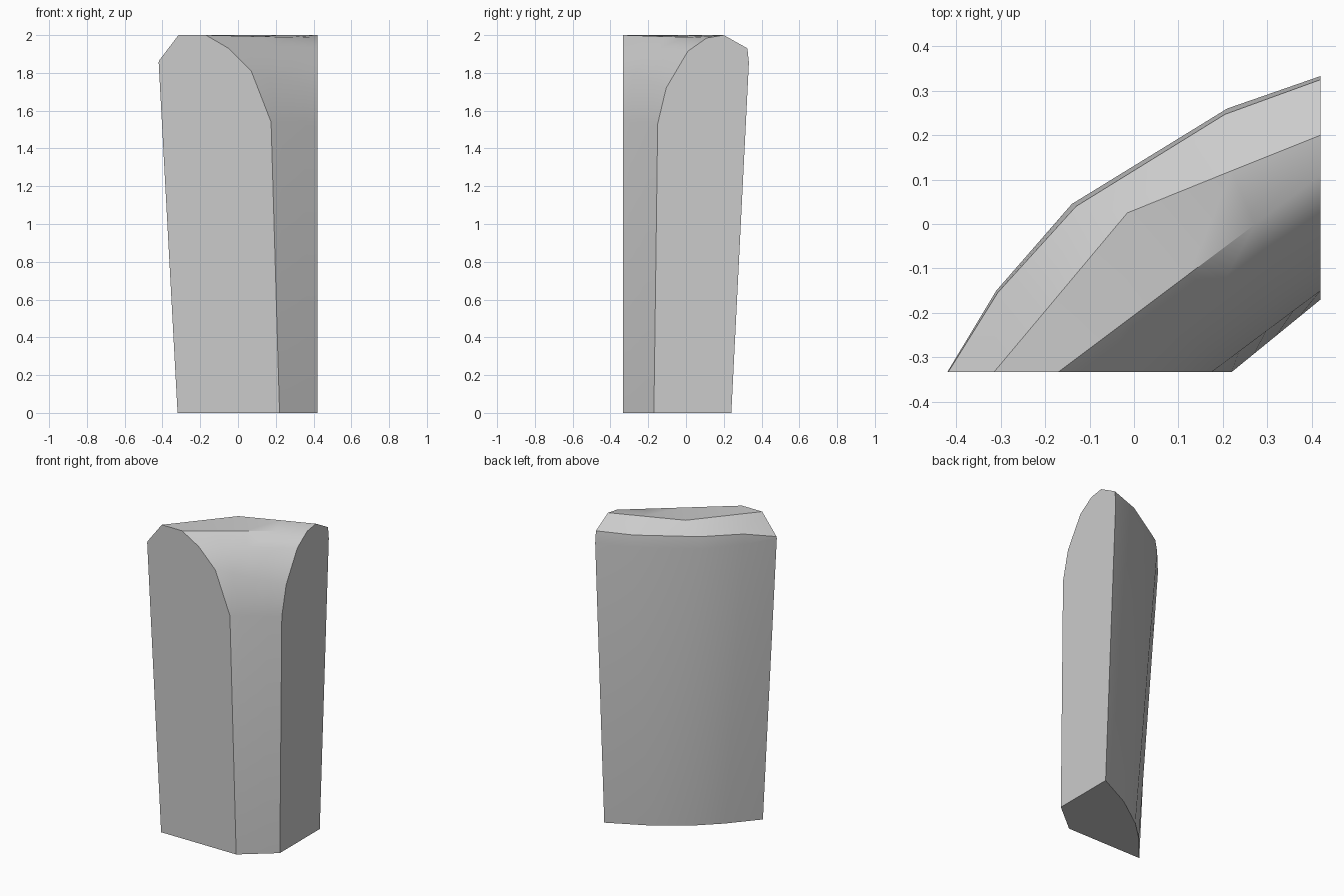
import bpy, bmesh, math
from mathutils import Vector

cube = bpy.data.objects.get("Cube")
if cube:
    bpy.data.objects.remove(cube, do_unlink=True)

FRONT, SIDE = -0.333, 0.42

# Inner profile on each cut end: offset along the end, height
front_inner = [(0.22, 0), (0.175, 1.54), (0.07, 1.81), (-0.05, 1.93), (-0.17, 2)]
side_inner = [(-0.17, 0), (-0.15, 1.53), (-0.105, 1.72), (0.01, 1.915), (0.11, 1.985)]

# Plan of the curved outer wall, from the front end to the side end
ridge = [(-0.315, FRONT), (-0.2, -0.196), (-0.015, 0.025), (0.22, 0.12), (SIDE, 0.2)]
rim = [(-0.418, FRONT), (-0.307, -0.155), (-0.13, 0.04), (0.205, 0.247), (SIDE, 0.325)]
shoulder = [(-0.42, FRONT), (-0.31, -0.15), (-0.14, 0.045), (0.21, 0.26), (SIDE, 0.333)]
base = [(-0.32, FRONT), (-0.17, -0.158), (-0.04, -0.035), (0.18, 0.12), (SIDE, 0.24)]
rim_height = [1.865, 1.92, 1.93, 1.93, 1.93]


def section(i):
    """Closed cross-section at one station of the sweep."""
    t = i / (len(base) - 1)
    pts = [Vector((fx, FRONT, fz)).lerp(Vector((SIDE, sy, sz)), t)
           for (fx, fz), (sy, sz) in zip(front_inner, side_inner)]
    outer = [(ridge, 2), (rim, rim_height[i]), (shoulder, 1.855), (base, 0)]
    return pts + [Vector((*plan[i], z)) for plan, z in outer]


# Sweep the sections and cap both cut ends
bm = bmesh.new()
rings = [[bm.verts.new(p) for p in section(i)] for i in range(len(base))]
count = len(rings[0])
for a, b in zip(rings, rings[1:]):
    for j in range(count):
        k = (j + 1) % count
        bm.faces.new((a[j], a[k], b[k], b[j]))
bm.faces.new(rings[0])
bm.faces.new(rings[-1])
bmesh.ops.recalc_face_normals(bm, faces=bm.faces)

mesh = bpy.data.meshes.new("curved_wedge_block")
bm.to_mesh(mesh)
bm.free()
block = bpy.data.objects.new("curved_wedge_block", mesh)
bpy.context.collection.objects.link(block)

# Plain grey surface
grey = bpy.data.materials.new("light_grey")
grey.use_nodes = True
color = (0.6, 0.6, 0.6, 1)
grey.diffuse_color = color
grey.node_tree.nodes["Principled BSDF"].inputs["Base Color"].default_value = color
mesh.materials.append(grey)

# Smooth curves, sharp cut ends and rim
bpy.ops.object.select_all(action="DESELECT")
block.select_set(True)
bpy.context.view_layer.objects.active = block
bpy.ops.object.shade_smooth_by_angle(angle=math.radians(36))
